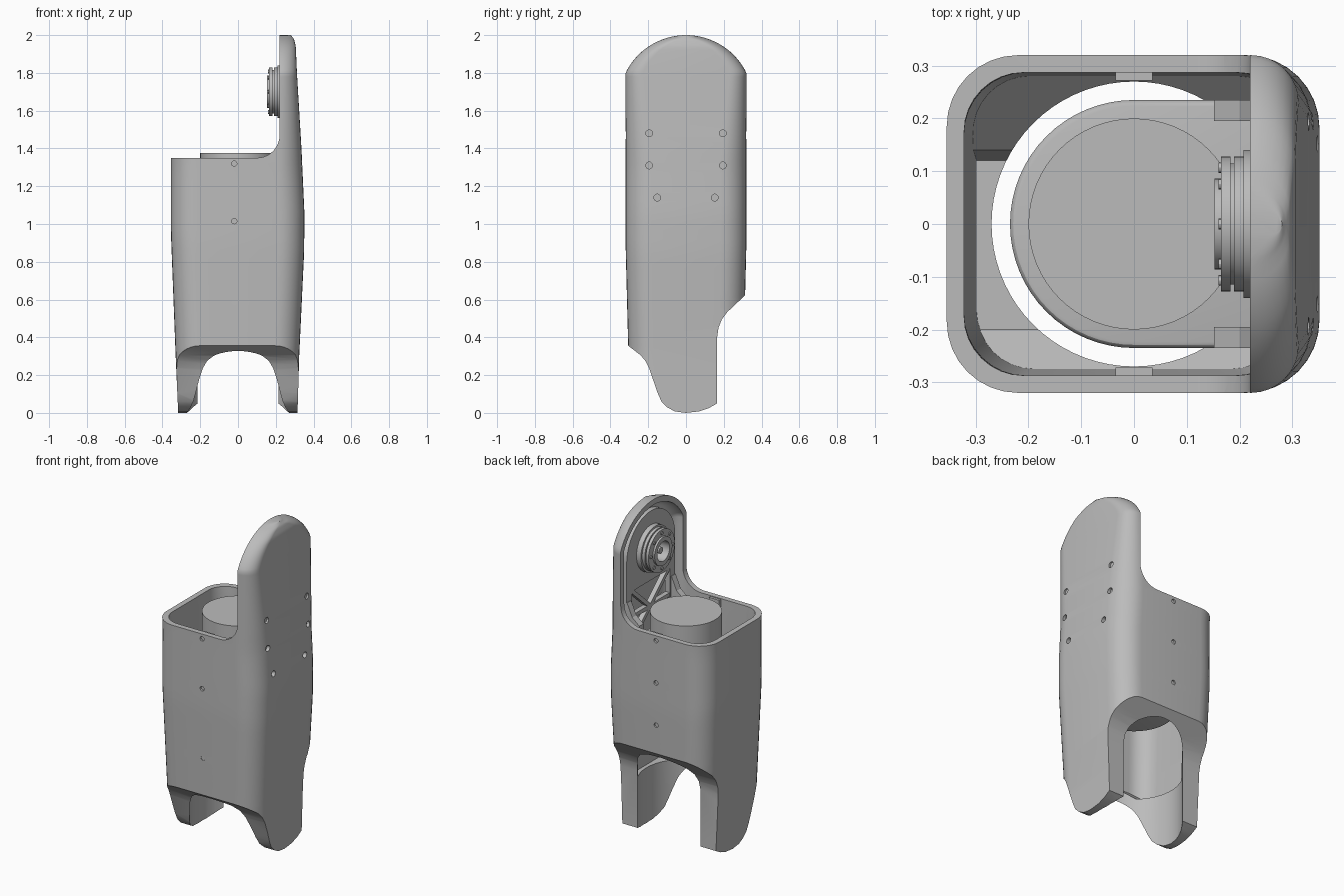
import bpy, bmesh, math
from mathutils import Matrix, Vector

cube = bpy.data.objects.get("Cube")
if cube:
    bpy.data.objects.remove(cube, do_unlink=True)

grey = bpy.data.materials.new("plain grey")
grey.use_nodes = True
grey.diffuse_color = (0.5, 0.5, 0.5, 1)
grey.node_tree.nodes["Principled BSDF"].inputs["Base Color"].default_value = (0.5, 0.5, 0.5, 1)


def finish(name, bm):
    bmesh.ops.recalc_face_normals(bm, faces=bm.faces)
    mesh = bpy.data.meshes.new(name)
    bm.to_mesh(mesh)
    bm.free()
    mesh.materials.append(grey)
    obj = bpy.data.objects.new(name, mesh)
    bpy.context.collection.objects.link(obj)
    return obj


def activate(obj):
    bpy.ops.object.select_all(action='DESELECT')
    obj.select_set(True)
    bpy.context.view_layer.objects.active = obj


def smooth(*objs):
    for obj in objs:
        activate(obj)
        bpy.ops.object.shade_smooth_by_angle(angle=math.radians(30))


def boolean(obj, cutter, operation='DIFFERENCE'):
    mod = obj.modifiers.new("cut", 'BOOLEAN')
    mod.operation = operation
    mod.solver = 'EXACT'
    mod.object = cutter
    activate(obj)
    bpy.ops.object.modifier_apply(modifier=mod.name)
    bpy.data.objects.remove(cutter, do_unlink=True)


def prism(name, points, axis, a, b):
    """Extrude an outline along x, y or z from a to b."""
    place = {'x': lambda p, d: (d, p[0], p[1]),
             'y': lambda p, d: (p[0], d, p[1]),
             'z': lambda p, d: (p[0], p[1], d)}[axis]
    bm = bmesh.new()
    low = [bm.verts.new(place(p, a)) for p in points]
    high = [bm.verts.new(place(p, b)) for p in points]
    bm.faces.new(low)
    bm.faces.new(high)
    n = len(points)
    for i in range(n):
        j = (i + 1) % n
        bm.faces.new((low[i], low[j], high[j], high[i]))
    return finish(name, bm)


def box(name, x, y, z):
    return prism(name, [(x[0], y[0]), (x[1], y[0]), (x[1], y[1]), (x[0], y[1])], 'z', *z)


def cylinders(name, centres, axis, r, length, sides=20):
    """Several equal cylinders in one mesh."""
    turn = {'x': Matrix.Rotation(math.pi / 2, 4, 'Y'),
            'y': Matrix.Rotation(math.pi / 2, 4, 'X'), 'z': Matrix()}[axis]
    bm = bmesh.new()
    for c in centres:
        bmesh.ops.create_cone(bm, cap_ends=True, segments=sides, radius1=r, radius2=r,
                              depth=length, matrix=Matrix.Translation(c) @ turn)
    return finish(name, bm)


def arc(cx, cy, r, start, end, n):
    return [(cx + r * math.cos(math.radians(start + (end - start) * i / n)),
             cy + r * math.sin(math.radians(start + (end - start) * i / n))) for i in range(n + 1)]


def lerp(table, z):
    for (z0, v0), (z1, v1) in zip(table, table[1:]):
        if z <= z1:
            return v0 + (v1 - v0) * (z - z0) / (z1 - z0)
    return table[-1][1]


LEFT = [(-.1, -.312), (.3, -.33), (.95, -.355), (2, -.355)]
RIGHT = [(-.1, .312), (.3, .324), (.85, .35), (1.05, .352), (1.4, .336),
         (1.8, .312), (1.94, .306), (1.98, .296), (2, .28)]
HALF = [(-.1, .295), (.35, .306), (.9, .32), (2, .32)]
CORNER = [(-.1, .13), (1.3, .14), (1.8, .09), (2, .085)]
ARCH = .356


def body_loft(name, bottom, t):
    """Rounded square tower with arched top, shrunk by t."""
    top = 2 - t
    zs = [bottom + (1.78 - bottom) * i / 36 for i in range(37)]
    zs += [1.78 + (top - .0005 - 1.78) * math.sin(math.pi / 2 * i / 20) for i in range(1, 21)]
    bm = bmesh.new()
    rings = []
    for z in zs:
        h = min(lerp(HALF, z) - t, math.sqrt((ARCH - t) ** 2 - max(0, z - 2 + ARCH) ** 2))
        xl, xr = lerp(LEFT, z) + t, lerp(RIGHT, z + t * (z > 1.8)) - t
        r = min(lerp(CORNER, z) - t * .7, h * .97)
        pts = (arc(xr - r, h - r, r, 0, 90, 8) + arc(xl + r, h - r, r, 90, 180, 8)
               + arc(xl + r, r - h, r, 180, 270, 8) + arc(xr - r, r - h, r, 270, 360, 8))
        rings.append([bm.verts.new((x, y, z)) for x, y in pts])
    n = len(rings[0])
    for lo, hi in zip(rings, rings[1:]):
        for i in range(n):
            j = (i + 1) % n
            bm.faces.new((lo[i], lo[j], hi[j], hi[i]))
    bm.faces.new(rings[0])
    bm.faces.new(rings[-1])
    return finish(name, bm)


# Outer shell: hollow, open at the top, with a tall side panel
shell = body_loft("outer_shell", -.05, 0)
cavity = body_loft("cavity", .1, .033)
boolean(cavity, prism("floor_shape", [(-.4, 2.2), (-.4, .46), (-.28, .42), (-.2, .34), (.12, .34),
                                      (.14, .5), (.29, .66), (.4, .76), (.4, 2.2)], 'x', -.6, .6),
        'INTERSECT')
boolean(shell, cavity)
boolean(shell, prism("top_cut", [(-.5, 1.35)] + arc(.10, 1.47, .12, -90, 0, 10)
                     + [(.22, 2.2), (-.5, 2.2)], 'y', -.6, .6))
# Lower edge swept into two side legs, with a round bore between them
underside = [(-.5, -.2), (-.5, .52), (-.305, .355), (-.24, .305), (-.215, .275), (-.195, .235),
             (-.15, .105), (-.13, .06), (-.1, .03), (-.06, .008), (0, 0), (.07, .008), (.12, .025),
             (.165, .05), (.165, .4), (.172, .45), (.19, .495), (.22, .535), (.31, .62),
             (.5, .8), (.5, -.2)]
boolean(shell, prism("under_cut", underside, 'x', -.6, .6))
boolean(shell, cylinders("bore", [(0, 0, .3)], 'z', .27, .8, 72))

# Screw holes and recessed screw heads
side_spots = [(s * y, z) for s in (-1, 1) for y, z in ((.195, 1.48), (.195, 1.31), (.152, 1.14))]
wall_spots = [(-.31, z) for z in (1.32, 1.015, .585)] + [(.31, z) for z in (1.32, 1.06, .8)]
boolean(shell, cylinders("side_holes", [(.35, y, z) for y, z in side_spots], 'x', .018, .12))
boolean(shell, cylinders("wall_holes", [(-.02, y, z) for y, z in wall_spots], 'y', .014, .08))
side_screws = cylinders("side_screws", [(.295, y, z) for y, z in side_spots], 'x', .0185, .05)
wall_screws = cylinders("wall_screws", [(-.02, y * .97, z) for y, z in wall_spots], 'y', .0145, .015)

# Inner housing with a round motor on top
housing = prism("inner_housing", arc(0, 0, .235, 90, 270, 32) + [(.27, -.235), (.27, .235)],
                'z', .75, 1.17)
bevel = housing.modifiers.new("soft_edge", 'BEVEL')
bevel.width = .012
bevel.segments = 3
bevel.limit_method = 'ANGLE'
activate(housing)
bpy.ops.object.modifier_apply(modifier=bevel.name)
motor = cylinders("motor", [(0, 0, 1.26)], 'z', .2, .23, 64)

# Arm plate inside the panel, with a braced window
plate = prism("arm_plate", [(-.235, 1.1), (.235, 1.1)] + arc(0, 1.69, .235, 0, 180, 32),
              'x', .238, .272)
boolean(plate, box("window", (.2, .3), (-.185, .185), (1.18, 1.5)))


def brace(name, a, b):
    d = (Vector(b) - Vector(a)).normalized() * .012
    n = (-d.y, d.x)
    pts = [(a[0] + n[0], a[1] + n[1]), (a[0] - n[0], a[1] - n[1]),
           (b[0] - n[0], b[1] - n[1]), (b[0] + n[0], b[1] + n[1])]
    return prism(name, pts, 'x', .24, .27)


for side, s in (("left", 1), ("right", -1)):
    brace("upper_brace_" + side, (0, 1.34), (s * .19, 1.51))
    brace("lower_brace_" + side, (0, 1.34), (s * .19, 1.17))
    brace("cross_brace_" + side, (0, 1.34), (s * .19, 1.34))
    # Rails joining plate and housing, and clips at the shell rim
    prism("rail_" + side, [(.25, 1.1), (.152, 1.1), (.152, 1.33), (.2, 1.37), (.235, 1.45),
                           (.25, 1.45)], 'y', s * .195, s * .235)
    box("rim_clip_" + side, (-.035, .035), (s * .272, s * .3), (1.27, 1.345))

# Joint hub turned around the x axis
profile = [(.285, .14), (.208, .14), (.208, .128), (.19, .128), (.19, .115), (.183, .115),
           (.183, .128), (.165, .128), (.165, .086), (.153, .086), (.153, .06), (.225, .06)]
bm = bmesh.new()
steps = 48
rings = [[bm.verts.new((x, r * math.cos(k * math.tau / steps), 1.7 + r * math.sin(k * math.tau / steps)))
          for k in range(steps)] for x, r in profile]
for a, b in zip(rings, rings[1:]):
    for i in range(steps):
        j = (i + 1) % steps
        bm.faces.new((a[i], a[j], b[j], b[i]))
bm.faces.new(rings[0])
bm.faces.new(rings[-1])
hub = finish("joint_hub", bm)
pin = cylinders("hub_pin", [(.2, 0, 1.7)], 'x', .02, .06)
bolts = cylinders("hub_bolts", [(.164, y, z) for y, z in arc(0, 1.7, .107, 0, 315, 7)], 'x', .01, .008, 12)

smooth(shell, side_screws, wall_screws, housing, motor, plate, hub, pin, bolts)
